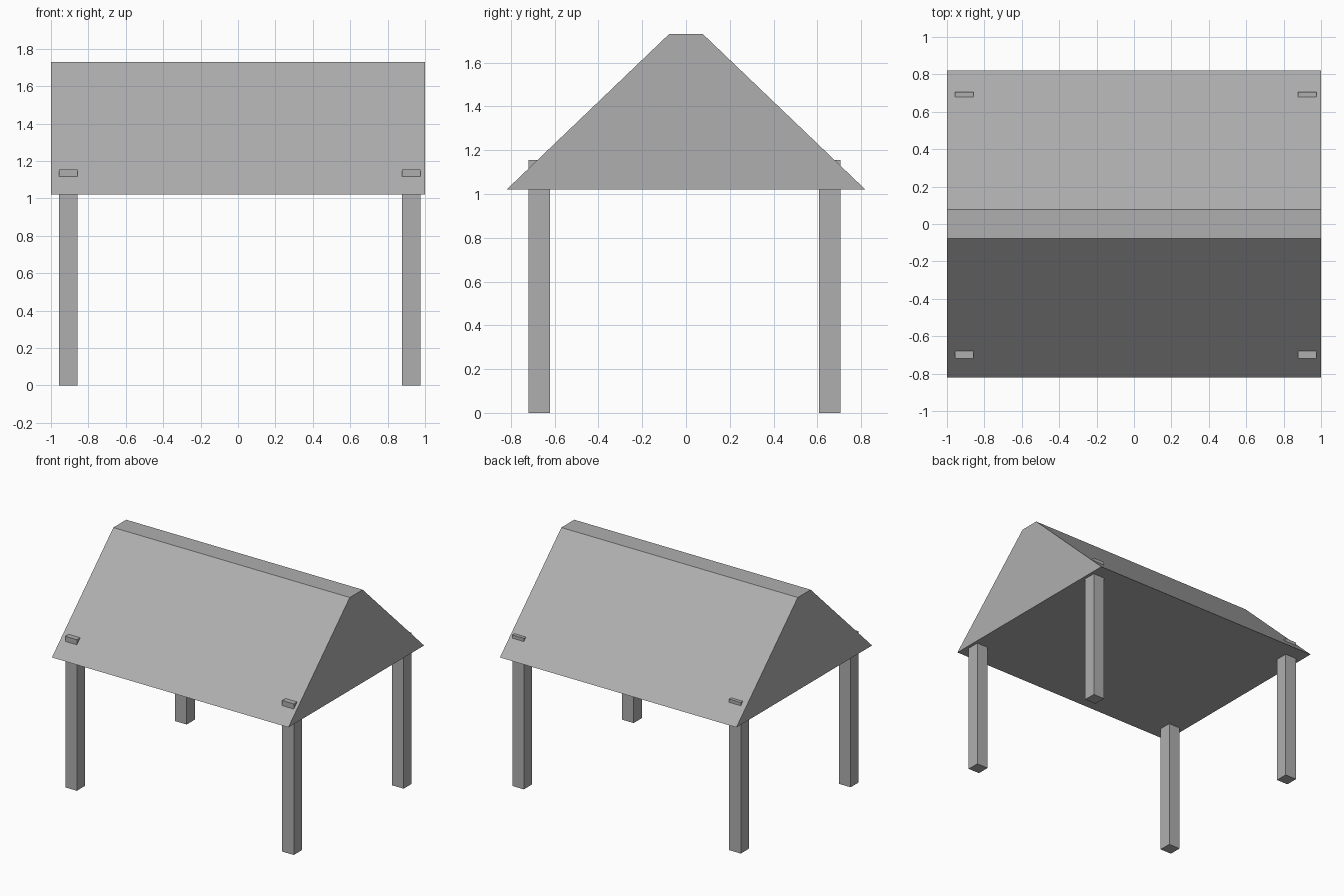
import bpy
import bmesh

cube = bpy.data.objects.get("Cube")
if cube:
    bpy.data.objects.remove(cube, do_unlink=True)

grey = bpy.data.materials.new("mid_grey")
grey.use_nodes = True
colour = (0.43, 0.43, 0.43, 1)
grey.diffuse_color = colour
grey.node_tree.nodes["Principled BSDF"].inputs["Base Color"].default_value = colour


def prism(name, profile, x0, x1):
    """Extrude a (y, z) profile along x from x0 to x1."""
    bm = bmesh.new()
    face = bm.faces.new([bm.verts.new((x0, y, z)) for y, z in profile])
    ext = bmesh.ops.extrude_face_region(bm, geom=[face])
    moved = [v for v in ext["geom"] if isinstance(v, bmesh.types.BMVert)]
    bmesh.ops.translate(bm, verts=moved, vec=(x1 - x0, 0, 0))
    bmesh.ops.recalc_face_normals(bm, faces=bm.faces)
    mesh = bpy.data.meshes.new(name)
    bm.to_mesh(mesh)
    bm.free()
    mesh.materials.append(grey)
    obj = bpy.data.objects.new(name, mesh)
    bpy.context.collection.objects.link(obj)


# Solid gable roof with a narrow flat ridge
prism("roof", [(-0.82, 1.02), (0.82, 1.02), (0.078, 1.73), (-0.078, 1.73)], -1, 1)

# Corner posts, whose tops poke out through the slopes
POST_WIDTH, POST_HEIGHT = 0.098, 1.155
for depth, y in (("front", -0.72), ("back", 0.607)):
    for side, x in (("right", -0.957), ("left", 0.878)):
        y1 = y + POST_WIDTH
        section = [(y, 0), (y1, 0), (y1, POST_HEIGHT), (y, POST_HEIGHT)]
        prism(f"{depth}_{side}_post", section, x, x + POST_WIDTH)
